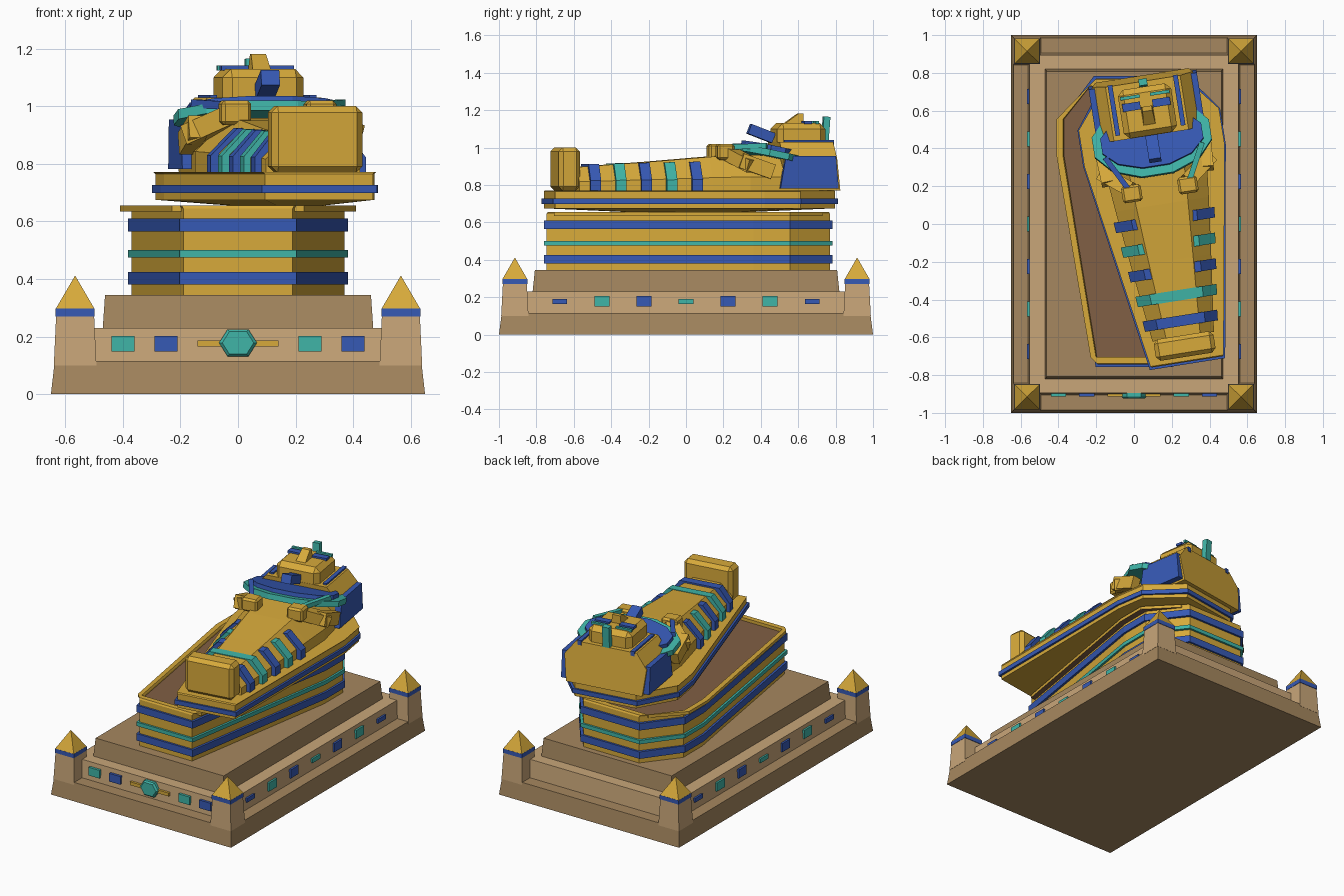
import bpy, bmesh, math
from mathutils import Matrix, Vector

if "Cube" in bpy.data.objects:
    bpy.data.objects.remove(bpy.data.objects["Cube"])


def material(name, rgb):
    m = bpy.data.materials.new(name)
    m.diffuse_color = (*rgb, 1)
    m.use_nodes = True
    m.node_tree.nodes["Principled BSDF"].inputs["Base Color"].default_value = m.diffuse_color
    return m


GOLD = material("gold", (0.68, 0.40, 0.043))
BLUE = material("lapis blue", (0.037, 0.10, 0.46))
TEAL = material("turquoise", (0.05, 0.46, 0.39))
SAND = material("light sandstone", (0.58, 0.38, 0.19))
STONE = material("dark sandstone", (0.38, 0.245, 0.115))
BROWN = material("brown interior", (0.22, 0.115, 0.058))

# The lid and everything lying on it share one shifted, turned frame
LID = Matrix.Translation((0.165, 0.006, 0)) @ Matrix.Rotation(math.radians(9), 4, 'Z')
WORLD = Matrix.Identity(4)


def finish(name, bm, mats, frame):
    bmesh.ops.recalc_face_normals(bm, faces=bm.faces)
    me = bpy.data.meshes.new(name)
    bm.to_mesh(me)
    bm.free()
    for m in mats:
        me.materials.append(m)
    ob = bpy.data.objects.new(name, me)
    ob.matrix_world = frame
    bpy.context.collection.objects.link(ob)
    return ob


def loft(name, rings, mat, frame=WORLD, end_mat=None):
    """Skin a stack of equal-sized rings and cap both ends."""
    bm = bmesh.new()
    vs = [[bm.verts.new(p) for p in r] for r in rings]
    n = len(vs[0])
    for a, b in zip(vs, vs[1:]):
        for i in range(n):
            j = (i + 1) % n
            bm.faces.new((a[i], a[j], b[j], b[i]))
    bm.faces.new(vs[0])
    cap = bm.faces.new(vs[-1])
    if end_mat:
        cap.material_index = 1
    return finish(name, bm, [mat] + ([end_mat] if end_mat else []), frame)


def box(name, loc, size, mat, frame=WORLD, tilt=None, bevel=0):
    bm = bmesh.new()
    bmesh.ops.create_cube(bm, size=1)
    bmesh.ops.scale(bm, vec=size, verts=bm.verts)
    if bevel:
        bmesh.ops.bevel(bm, geom=bm.edges[:], offset=bevel, segments=1, affect='EDGES')
    m = Matrix.Translation(loc) @ (tilt or WORLD)
    bmesh.ops.transform(bm, matrix=m, verts=bm.verts)
    return finish(name, bm, [mat], frame)


def beam(name, p, q, w, h, mat, frame=LID):
    p, q = Vector(p), Vector(q)
    rot = (q - p).to_track_quat('Y', 'Z').to_matrix().to_4x4()
    return box(name, (p + q) / 2, (w, (q - p).length, h), mat, frame, rot)


def rect(hx, hy, z, cx=0, cy=0):
    return [(cx + sx * hx, cy + sy * hy, z) for sx, sy in ((-1, -1), (1, -1), (1, 1), (-1, 1))]


def coffin(z, off=0.0, s=1.0):
    """Tapered coffin outline, grown by off or scaled by s."""
    half = [(0.19, -0.745), (0.37, 0.36), (0.37, 0.555), (0.2, 0.77)]
    pts = half + [(-x, y) for x, y in reversed(half)]
    return [(s * (x + math.copysign(off, x)),
             s * (y + (off if y > 0.7 else -off if y < -0.7 else 0)), z) for x, y in pts]


# ---- stepped plinth ----
loft("plinth_lower", [rect(0.65, 1.0, 0), rect(0.637, 0.985, 0.115)], STONE)
loft("plinth_middle", [rect(0.56, 0.905, 0.115), rect(0.553, 0.895, 0.23)], SAND)
loft("plinth_upper", [rect(0.47, 0.82, 0.23), rect(0.462, 0.808, 0.345)], STONE)

# ---- corner posts with pyramid caps ----
for sx in (-1, 1):
    for sy in (-1, 1):
        x, y = sx * 0.566, sy * 0.915
        loft("corner_post", [rect(0.074, 0.073, 0.1, x, y), rect(0.066, 0.064, 0.272, x, y)], SAND)
        loft("post_band", [rect(0.068, 0.067, 0.27, x, y), rect(0.068, 0.067, 0.297, x, y)], BLUE)
        loft("post_pyramid", [rect(0.067, 0.066, 0.297, x, y), rect(0.001, 0.001, 0.41, x, y)], GOLD)

# ---- inlaid tiles and front ornament ----
for x, m in ((-0.4, TEAL), (-0.25, BLUE), (0.25, TEAL), (0.4, BLUE)):
    box("front_tile", (x, -0.902, 0.175), (0.08, 0.024, 0.053), m)
for i in range(7):
    for sx in (-1, 1):
        box("side_tile", (sx * 0.557, -0.675 + 0.225 * i, 0.177),
            (0.02, 0.08, 0.028 if i % 3 == 0 else 0.056), TEAL if i % 2 else BLUE)
box("ornament_bar", (0, -0.903, 0.176), (0.28, 0.022, 0.022), GOLD)
hexes = []
for y, s in ((-0.89, 1), (-0.915, 1), (-0.925, 0.83)):
    hexes.append([(s * x, y, 0.178 + s * z) for x, z in
                  ((-0.066, 0), (-0.036, -0.047), (0.036, -0.047), (0.066, 0), (0.036, 0.047), (-0.036, 0.047))])
loft("front_ornament", hexes, TEAL)

# ---- open coffin box ----
loft("coffin_box", [coffin(0.345), coffin(0.645), coffin(0.655, -0.006),
                    coffin(0.655, -0.04), coffin(0.635, -0.04)], GOLD, WORLD, BROWN)
for lo, hi, m in ((0.38, 0.425, BLUE), (0.475, 0.5, TEAL), (0.565, 0.61, BLUE)):
    loft("box_band", [coffin(lo, 0.013), coffin(hi, 0.013)], m)

# ---- displaced lid ----
loft("lid", [coffin(0.656, 0, 0.45), coffin(0.675), coffin(0.765), coffin(0.771, -0.006)], GOLD, LID)
loft("lid_band", [coffin(0.698, 0.012), coffin(0.727, 0.012)], BLUE, LID)


# ---- wrapped body ----
def section(y, w, h, k=0.55):
    return [(x * w, y, 0.765 + z * h) for x, z in
            ((-1, 0), (-1, 0.4), (-k, 1), (k, 1), (1, 0.4), (1, 0))]


loft("body", [section(-0.61, 0.165, 0.13), section(-0.2, 0.215, 0.16), section(0.1, 0.25, 0.185),
              section(0.3, 0.27, 0.195), section(0.55, 0.25, 0.19)], GOLD, LID)
for i in range(5):
    y, w, h = -0.525 + 0.135 * i, 0.195 + 0.0175 * i, 0.146 + 0.003 * i
    loft("body_band", [section(y - 0.028, w, h, 0.65), section(y + 0.028, w + 0.005, h + 0.002, 0.65)],
         TEAL if i % 2 else BLUE, LID)
box("foot_block", (0, -0.66, 0.885), (0.32, 0.115, 0.232), GOLD, LID, bevel=0.022)


# ---- broad collar ----
def disc(name, y, z, rx, ry, t, mat):
    tilt = Matrix.Translation((0, y, z)) @ Matrix.Rotation(math.radians(-12), 4, 'X')
    rings = [[tilt @ Vector((rx * math.cos(a), ry * math.sin(a), dz))
              for a in (math.tau * (i + 0.5) / 12 for i in range(12))] for dz in (-t / 2, t / 2)]
    loft(name, rings, mat, LID)


disc("collar_outer", 0.45, 0.962, 0.325, 0.205, 0.035, TEAL)
disc("collar_inner", 0.45, 0.988, 0.28, 0.155, 0.035, BLUE)

# ---- arms, hands and held rods ----
for s, m in ((-1, BLUE), (1, TEAL)):
    beam("forearm", (s * 0.29, 0.31, 0.9), (s * 0.15, 0.2, 0.97), 0.08, 0.07, GOLD)
    beam("upper_arm", (s * 0.28, 0.42, 0.87), (s * 0.27, 0.25, 0.93), 0.06, 0.08, GOLD)
    box("hand", (s * 0.15, 0.18, 0.977), (0.105, 0.09, 0.085), GOLD, LID, bevel=0.012)
    beam("held_rod", (s * 0.14, 0.16, 1.0), (s * 0.26, 0.39, 1.01), 0.028, 0.028, m)

# ---- headdress ----
cloth = ((-0.25, 0.77), (-0.27, 0.94), (-0.2, 1.03), (0.2, 1.03), (0.27, 0.94), (0.25, 0.77))
loft("headdress", [[(x, y - 0.12 * (z - 0.77), z) for x, z in cloth] for y in (0.5, 0.79)], GOLD, LID)
for s in (-1, 1):
    loft("side_panel", [[(s * x, y0, 0.782), (s * x, y1, 0.782), (s * x, y1 - 0.015, 0.955),
                         (s * x, y0 + 0.03, 0.955)] for x, y0, y1 in ((0.25, 0.46, 0.775), (0.29, 0.46, 0.775))],
         BLUE, LID)
    box("headdress_stripe", (s * 0.175, 0.63, 1.025), (0.025, 0.27, 0.03), BLUE, LID)

# ---- head and face ----
box("face", (0, 0.6, 1.06), (0.285, 0.26, 0.14), GOLD, LID, bevel=0.03)
loft("nose", [[(-w, 0.525, 1.128), (w, 0.525, 1.128), (w, 0.625, 1.128), (-w, 0.625, 1.128)] if k == 0 else
              [(-w, 0.6, z), (w, 0.6, z), (w, 0.625, z), (-w, 0.625, z)]
              for k, w, z in ((0, 0.032, 0), (1, 0.026, 1.182))], GOLD, LID)
for s in (-1, 1):
    box("eye", (s * 0.08, 0.635, 1.133), (0.095, 0.042, 0.016), BLUE, LID)
    box("brow", (s * 0.08, 0.685, 1.133), (0.105, 0.017, 0.016), TEAL, LID)
beam("brow_ornament", (0, 0.745, 1.03), (0, 0.755, 1.165), 0.045, 0.035, TEAL)
beam("beard", (0.0, 0.335, 1.1), (0.0, 0.465, 1.05), 0.065, 0.055, BLUE)
